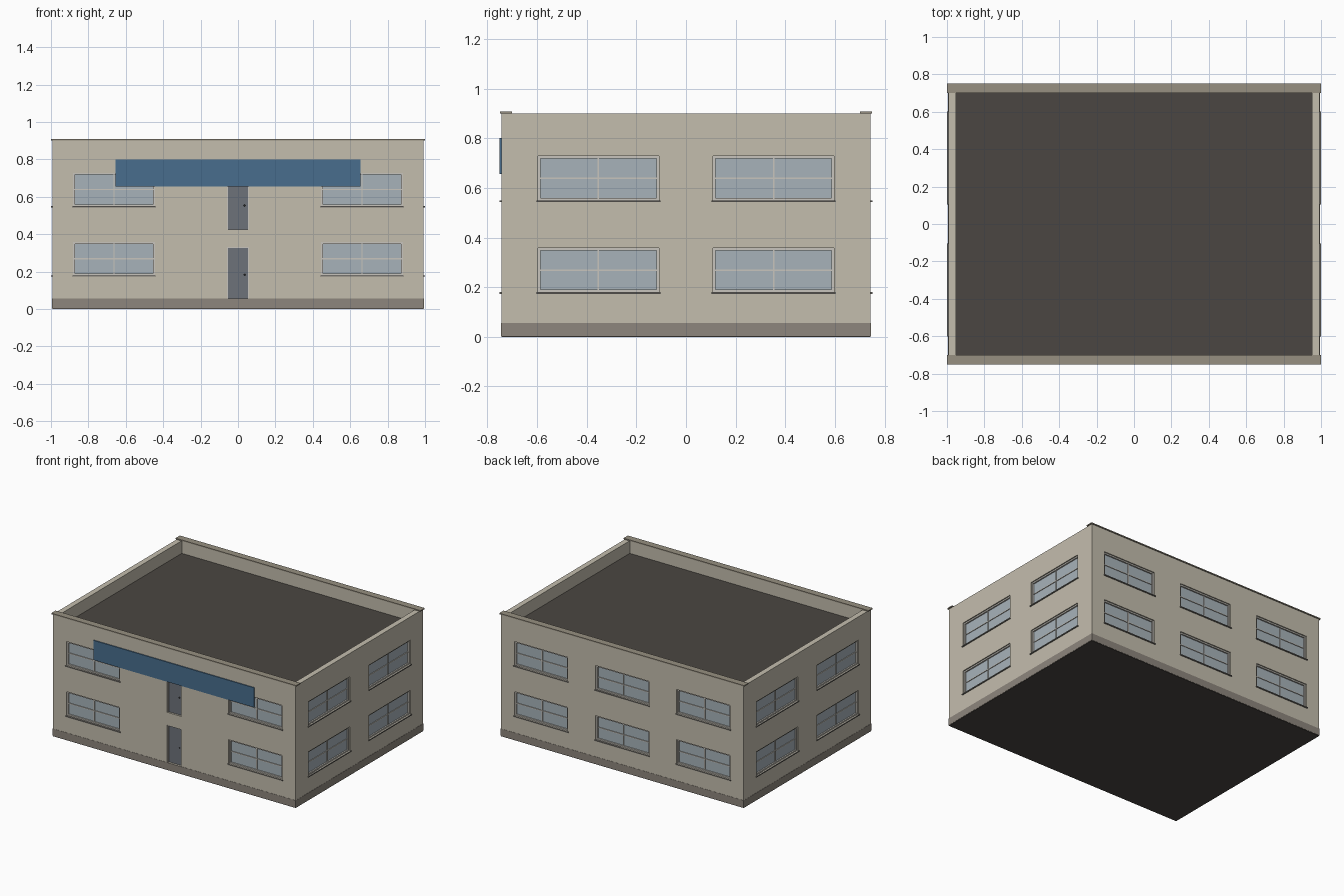
import bpy, bmesh
from math import radians
from mathutils import Matrix

if "Cube" in bpy.data.objects:
    bpy.data.objects.remove(bpy.data.objects["Cube"])

HX, HY = 0.992, 0.744          # outer wall faces
T, TOP = 0.04, 0.90            # wall thickness, parapet height
FLOOR = 0.37                   # storey offset


def material(name, rgb):
    m = bpy.data.materials.new(name)
    m.diffuse_color = (*rgb, 1)
    m.use_nodes = True
    m.node_tree.nodes["Principled BSDF"].inputs["Base Color"].default_value = m.diffuse_color
    return m


WALL = material("wall_beige", (0.55, 0.51, 0.42))
PLINTH = material("plinth_brown", (0.27, 0.24, 0.205))
CAP = material("cap_stone", (0.31, 0.28, 0.22))
DARK = material("roof_dark", (0.07, 0.062, 0.054))
FRAME = material("frame_light", (0.58, 0.56, 0.51))
GLASS = material("glass", (0.39, 0.45, 0.49))
SILL = material("sill_grey", (0.2, 0.19, 0.17))
DOOR = material("door_grey", (0.155, 0.17, 0.195))
BLUE = material("sign_blue", (0.065, 0.155, 0.27))
KNOB = material("knob_dark", (0.04, 0.04, 0.04))


def finish(name, bm, mat, M):
    bmesh.ops.transform(bm, matrix=M, verts=bm.verts)
    bmesh.ops.recalc_face_normals(bm, faces=bm.faces)
    me = bpy.data.meshes.new(name)
    bm.to_mesh(me)
    bm.free()
    me.materials.append(mat)
    ob = bpy.data.objects.new(name, me)
    bpy.context.collection.objects.link(ob)
    return ob


def boxes(name, mat, spans, M=Matrix()):
    """One object from boxes given as (x0, x1, y0, y1, z0, z1)."""
    bm = bmesh.new()
    for x0, x1, y0, y1, z0, z1 in spans:
        m = Matrix.Translation(((x0 + x1) / 2, (y0 + y1) / 2, (z0 + z1) / 2))
        m = m @ Matrix.Diagonal((x1 - x0, y1 - y0, z1 - z0, 1))
        bmesh.ops.create_cube(bm, size=1, matrix=m)
    return finish(name, bm, mat, M)


def wall(name, half, holes, M):
    """Wall panel with openings; local outer face is y = 0, inside is +y."""
    us = sorted({-half, half, *(u for h in holes for u in h[:2])})
    vs = sorted({0.03, TOP, *(v for h in holes for v in h[2:])})
    bm = bmesh.new()
    for u0, u1 in zip(us, us[1:]):
        for v0, v1 in zip(vs, vs[1:]):
            cu, cv = (u0 + u1) / 2, (v0 + v1) / 2
            if any(a < cu < b and c < cv < d for a, b, c, d in holes):
                continue
            bm.faces.new([bm.verts.new((u, 0, v)) for u, v in
                          ((u0, v0), (u1, v0), (u1, v1), (u0, v1))])
    bmesh.ops.remove_doubles(bm, verts=bm.verts, dist=1e-5)
    ext = bmesh.ops.extrude_face_region(bm, geom=bm.faces[:], use_keep_orig=True)
    bmesh.ops.translate(bm, vec=(0, T, 0),
                        verts=[g for g in ext["geom"] if isinstance(g, bmesh.types.BMVert)])
    finish(name, bm, WALL, M)


def window(name, hole, M):
    a, b, c, d = hole
    f, s = 0.010, 0.003
    cu, cv = (a + b) / 2, (c + d) / 2
    boxes(name + "_glass", GLASS, [(a, b, 0.018, 0.024, c, d)], M)
    boxes(name + "_frame", FRAME, [
        (a, a + f, 0.008, 0.028, c, d), (b - f, b, 0.008, 0.028, c, d),
        (a + f, b - f, 0.008, 0.028, c, c + f), (a + f, b - f, 0.008, 0.028, d - f, d),
        (cu - s, cu + s, 0.012, 0.026, c + f, d - f),
        (a + f, b - f, 0.013, 0.025, cv - s, cv + s)], M)
    boxes(name + "_sill", SILL, [(a - 0.006, b + 0.006, -0.007, 0.012, c - 0.007, c)], M)


def door(name, hole, M):
    a, b, c, d = hole
    f = 0.007
    boxes(name + "_panel", DOOR, [(a + f, b - f, 0.014, 0.024, c, d - f)], M)
    boxes(name + "_frame", FRAME, [
        (a, a + f, 0.006, 0.03, c, d), (b - f, b, 0.006, 0.03, c, d),
        (a + f, b - f, 0.006, 0.03, d - f, d)], M)
    bm = bmesh.new()
    bmesh.ops.create_uvsphere(bm, u_segments=10, v_segments=6, radius=0.005,
                              matrix=Matrix.Translation((0.035, 0.011, c + 0.127)))
    finish(name + "_knob", bm, KNOB, M)


# The four sides: name, angle, face distance, half length, window centres, window width
sides = [("front", 0, HY, HX, (-0.663, 0.663), 0.436),
         ("right", 90, HX, HY - T, (-0.353, 0.353), 0.487),
         ("back", 180, HY, HX, (-0.663, 0, 0.663), 0.436),
         ("left", -90, HX, HY - T, (-0.353, 0.353), 0.487)]
for side, ang, dist, half, centres, w in sides:
    M = Matrix.Rotation(radians(ang), 4, 'Z') @ Matrix.Translation((0, -dist, 0))
    wins = [(u - w / 2, u + w / 2, 0.18 + k * FLOOR, 0.358 + k * FLOOR)
            for k in (0, 1) for u in centres]
    doors = [(-0.06, 0.06, 0.056 + k * FLOOR, 0.332 + k * FLOOR)
             for k in (0, 1)] if side == "front" else []
    wall(side + "_wall", half, wins + doors, M)
    for i, h in enumerate(wins):
        window(f"{side}_window_{i + 1}", h, M)
    for i, h in enumerate(doors):
        door(f"{side}_door_{i + 1}", h, M)

# Base, plinth and flat roof
e = 0.0015
boxes("ground_slab", DARK, [(-HX, HX, -HY, HY, 0, 0.006)])
boxes("plinth", PLINTH, [(-HX - e, HX + e, -HY - e, HY + e, 0.004, 0.056)])
boxes("roof", DARK, [(-HX + T, HX - T, -HY + T, HY - T, 0.77, 0.807)])

# Parapet caps on front and back only
boxes("front_cap", CAP, [(-1, 1, -0.75, -0.70, TOP, 0.908)])
boxes("back_cap", CAP, [(-1, 1, 0.70, 0.75, TOP, 0.908)])

# Blank sign board
boxes("sign_board", BLUE, [(-0.656, 0.656, -0.751, -HY, 0.655, 0.80)])
